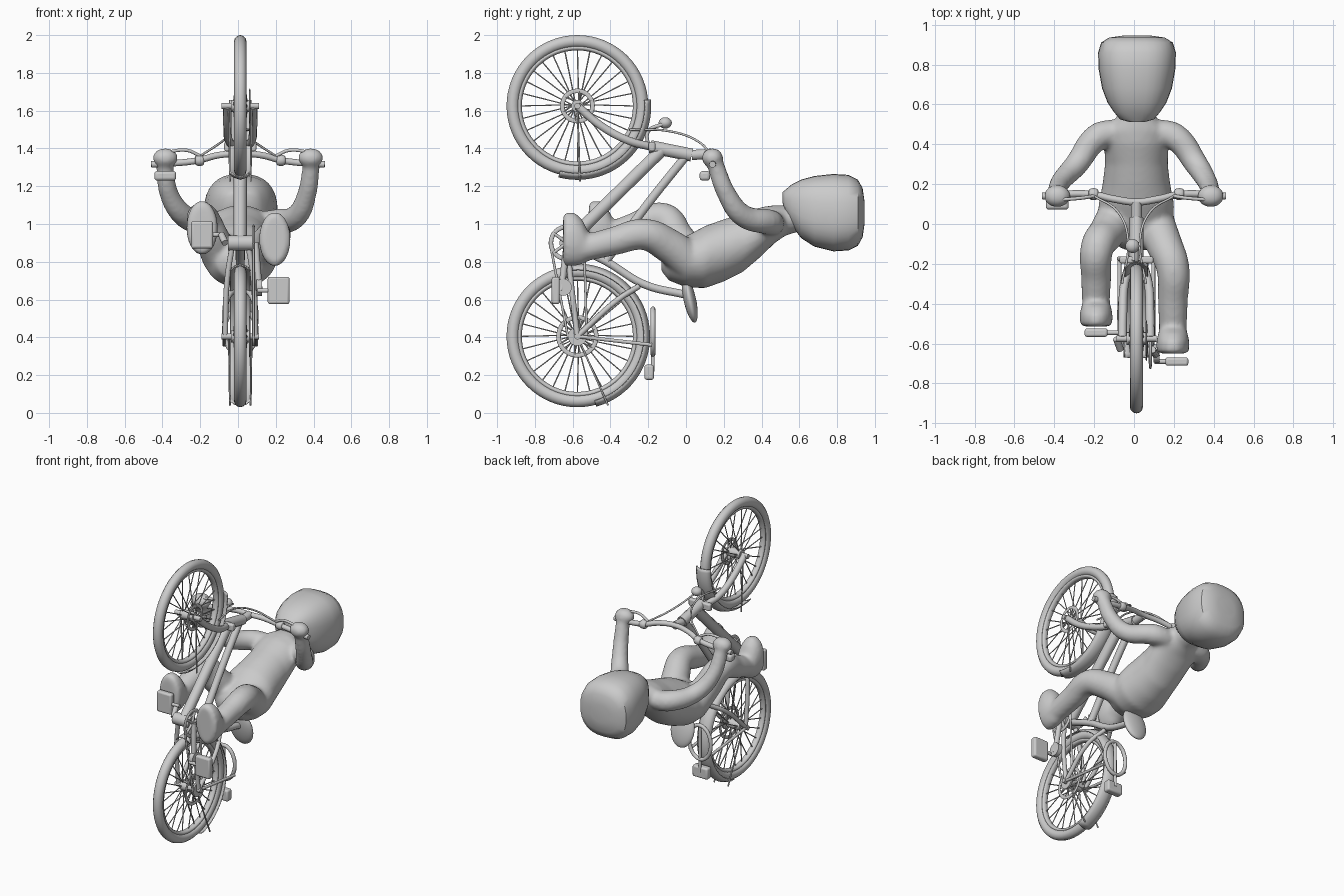
import bpy, bmesh
from math import pi, sin, cos, radians
from mathutils import Vector

if "Cube" in bpy.data.objects:
    bpy.data.objects.remove(bpy.data.objects["Cube"])

grey = bpy.data.materials.new("plain_grey")
grey.use_nodes = True
grey.diffuse_color = (0.6, 0.6, 0.6, 1)
grey.node_tree.nodes["Principled BSDF"].inputs["Base Color"].default_value = (0.6, 0.6, 0.6, 1)
CX = 0.012  # mid-plane of the cycle


def finish(ob, name, smooth=True):
    ob.name = name
    ob.data.materials.clear()
    ob.data.materials.append(grey)
    bpy.ops.object.select_all(action='DESELECT')
    ob.select_set(True)
    bpy.context.view_layer.objects.active = ob
    if smooth:
        bpy.ops.object.shade_smooth_by_angle(angle=radians(40))
    return ob


def from_bmesh(bm, name):
    bmesh.ops.recalc_face_normals(bm, faces=bm.faces)
    me = bpy.data.meshes.new(name)
    bm.to_mesh(me)
    bm.free()
    ob = bpy.data.objects.new(name, me)
    bpy.context.collection.objects.link(ob)
    return finish(ob, name)


def tube(name, paths, r, radii=None, cyclic=False, straight=False, res=3):
    """Round tubes through points, several paths in one object."""
    cu = bpy.data.curves.new(name, 'CURVE')
    cu.dimensions = '3D'
    cu.bevel_depth, cu.bevel_resolution, cu.use_fill_caps = r, res, True
    cu.resolution_u = 6
    for path in paths:
        sp = cu.splines.new('POLY' if straight else 'BEZIER')
        pts = sp.points if straight else sp.bezier_points
        pts.add(len(path) - 1)
        for i, p in enumerate(path):
            pts[i].co = (*p, 1) if straight else p
            pts[i].radius = radii[i] if radii else 1
            if not straight:
                pts[i].handle_left_type = pts[i].handle_right_type = 'AUTO'
        sp.use_cyclic_u = cyclic
    ob = bpy.data.objects.new(name, cu)
    bpy.context.collection.objects.link(ob)
    bpy.ops.object.select_all(action='DESELECT')
    ob.select_set(True)
    bpy.context.view_layer.objects.active = ob
    bpy.ops.object.convert(target='MESH')
    return finish(bpy.context.object, name)


def loft(name, cx, stations, power=2.0, n=32):
    """Stack of rounded rings along y: (y, z centre, half x, half z)."""
    def sq(v):
        return abs(v) ** (2 / power) * (1 if v > 0 else -1)
    bm = bmesh.new()
    rings = [[bm.verts.new((cx + hx * sq(cos(2 * pi * i / n)), y, zc + hz * sq(sin(2 * pi * i / n))))
              for i in range(n)] for y, zc, hx, hz in stations]
    for a, b in zip(rings, rings[1:]):
        for i in range(n):
            bm.faces.new((a[i], a[(i + 1) % n], b[(i + 1) % n], b[i]))
    bm.faces.new(rings[0])
    bm.faces.new(rings[-1])
    return from_bmesh(bm, name)


def ball(name, loc, size, tilt=0):
    bpy.ops.mesh.primitive_uv_sphere_add(segments=28, ring_count=16, location=loc, rotation=(tilt, 0, 0))
    bpy.context.object.scale = size
    return finish(bpy.context.object, name)


def box(name, loc, size, bevel=0.01):
    bpy.ops.mesh.primitive_cube_add(size=1, location=loc)
    ob = bpy.context.object
    ob.scale = size
    bpy.ops.object.transform_apply(location=False, rotation=False, scale=True)
    m = ob.modifiers.new("soft_edges", 'BEVEL')
    m.width, m.segments = bevel, 3
    return finish(ob, name)


def disc(name, x, c, r, depth):
    bpy.ops.mesh.primitive_cylinder_add(vertices=32, radius=r, depth=depth, location=(x, *c), rotation=(0, pi / 2, 0))
    return finish(bpy.context.object, name)


def ring(name, x, c, r, minor, flat=1.0):
    bpy.ops.mesh.primitive_torus_add(major_radius=r, minor_radius=minor, major_segments=64, minor_segments=12,
                                     location=(x, *c), rotation=(0, pi / 2, 0))
    bpy.context.object.scale.z = flat
    return finish(bpy.context.object, name)


def polar(x, c, r, a):
    return (x, c[0] + r * cos(a), c[1] + r * sin(a))


def fender(name, c, start, end, r=0.385, half=0.055):
    bm = bmesh.new()
    rows = []
    for i in range(33):
        a = radians(start + (end - start) * i / 32)
        rows.append([bm.verts.new(polar(CX + half * t, c, r - 0.03 * t * t, a)) for t in (-1, -.6, 0, .6, 1)])
    for p, q in zip(rows, rows[1:]):
        for j in range(4):
            bm.faces.new((p[j], p[j + 1], q[j + 1], q[j]))
    ob = from_bmesh(bm, name)
    ob.modifiers.new("sheet", 'SOLIDIFY').thickness = 0.006
    return ob


# Wheels, spokes, brake discs and fenders
FRONT, REAR = (-0.575, 1.625), (-0.575, 0.405)
for side, c, rotor, (a0, a1) in (("front", FRONT, 0.08, (5, -105)), ("rear", REAR, 0.1, (100, -75))):
    ring(side + "_tire", CX, c, 0.342, 0.033)
    ring(side + "_rim", CX, c, 0.308, 0.014, 1.5)
    spokes = [[polar(CX + (0.035 if i % 2 else -0.035), c, 0.03, 2 * pi * (i + (1 if i % 4 < 2 else -1)) / 28),
               polar(CX, c, 0.305, 2 * pi * i / 28)] for i in range(28)]
    tube(side + "_spokes", spokes, 0.0035, straight=True, res=1)
    disc(side + "_hub", CX, c, 0.032, 0.1)
    disc(side + "_axle", CX, c, 0.016, 0.2)
    ring(side + "_brake_disc", CX + 0.05, c, rotor, 0.012, 0.3)
    tube(side + "_disc_arms", [[polar(CX + 0.05, c, 0.03, k * pi / 3), polar(CX + 0.05, c, rotor, k * pi / 3 + 0.4)]
                               for k in range(6)], 0.005, straight=True, res=1)
    fender(side + "_fender", c, a0, a1)
    tip = radians(-66 if side == "rear" else -88)
    tube(side + "_fender_stays", [[(CX + s * 0.06, *c), polar(CX + s * 0.055, c, 0.4, tip)] for s in (-1, 1)], 0.005)

# Frame tubes
BB = (-0.63, 0.9)
HEAD_LOW, HEAD_TOP = (-0.19, 1.41), (0.03, 1.365)
tube("head_tube", [[(CX, *HEAD_LOW), (CX, *HEAD_TOP)]], 0.036)
tube("down_tube", [[(CX, -0.13, 1.39), (CX, *BB)]], 0.035)
tube("top_tube", [[(CX, 0.0, 1.36), (CX, -0.2, 1.11), (CX, -0.42, 0.81)]], 0.024)
tube("seat_tube", [[(CX, *BB), (CX, -0.42, 0.8), (CX, -0.22, 0.68), (CX, 0.0, 0.625)]], 0.022)
tube("stays", [[(CX + s * 0.04, *BB), (CX + s * 0.07, -0.61, 0.7), (CX + s * 0.08, *REAR)] for s in (-1, 1)]
     + [[(CX + s * 0.02, -0.25, 0.67), (CX + s * 0.07, -0.36, 0.6), (CX + s * 0.08, *REAR)] for s in (-1, 1)], 0.015)
disc("bottom_bracket", CX, BB, 0.04, 0.13)
ball("saddle", (CX, 0.02, 0.6), (0.09, 0.033, 0.125), 0.22)

# Fork, stem, handlebar and lamp
tube("fork", [[(CX + s * 0.07, *FRONT), (CX + s * 0.068, -0.45, 1.52), (CX + s * 0.06, -0.3, 1.44),
               (CX + s * 0.03, -0.19, 1.41)] for s in (-1, 1)], 0.022)
box("fork_crown", (CX, -0.18, 1.41), (0.17, 0.035, 0.05))
tube("stem", [[(CX, *HEAD_TOP), (CX, 0.11, 1.37)]], 0.028)
tube("handlebar", [[(-0.46, 0.14, 1.315), (-0.22, 0.15, 1.335), (-0.1, 0.125, 1.365), (CX, 0.11, 1.372),
                    (0.12, 0.125, 1.365), (0.24, 0.15, 1.335), (0.46, 0.14, 1.315)]], 0.018)
for s in (-1, 1):
    ring("bar_clamp", s * 0.215 + CX, (0.15, 1.337), 0.018, 0.012, 2)
tube("brake_levers", [[(s * 0.2, 0.14, 1.36), (s * 0.27, 0.13, 1.39), (s * 0.4, 0.12, 1.375)] for s in (-1, 1)], 0.009)
tube("cables", [[(s * 0.2, 0.14, 1.36), (s * 0.08, 0.06, 1.44), (s * 0.03, -0.08, 1.49), (s * 0.06, -0.3, 1.5)]
                for s in (-1, 1)], 0.006)
ball("front_lamp", (CX - 0.02, -0.11, 1.535), (0.035, 0.035, 0.03))
tube("lamp_bracket", [[(CX, -0.12, 1.53), (CX, -0.2, 1.49), (CX, -0.2, 1.41)]], 0.01)
box("bell", (-0.385, 0.1, 1.255), (0.115, 0.055, 0.05), 0.015)

# Drive train and pedals
ring("chainring", CX + 0.07, BB, 0.085, 0.012, 0.6)
tube("chainring_arms", [[(CX + 0.07, *BB), polar(CX + 0.07, BB, 0.085, k * 2 * pi / 5)] for k in range(5)], 0.009)
disc("rear_sprocket", CX + 0.07, REAR, 0.05, 0.012)
tube("chain", [[(CX + 0.07, BB[0] + s * 0.09, BB[1]), (CX + 0.07, REAR[0] + s * 0.05, REAR[1])] for s in (-1, 1)],
     0.007, straight=True)
for name, s, y, z in (("left", 1, -0.69, 0.648), ("right", -1, -0.545, 0.943)):
    x = 0.215 if s > 0 else -0.19
    box(name + "_pedal", (x, y, z), (0.115, 0.042, 0.145), 0.012)
    tube(name + "_crank", [[(CX + s * 0.08, *BB), (CX + s * 0.1, y + 0.03 * s, z)]], 0.018)
    tube(name + "_spindle", [[(CX + s * 0.09, y, z), (x, y, z)]], 0.012)
disc("crank_end", CX + 0.1, (-0.65, 0.665), 0.045, 0.03)

# Rear carrier and reflector
loop = [(CX + 0.085 * cos(a), -0.175, 0.43 + 0.12 * sin(a)) for a in [k * pi / 6 for k in range(12)]]
tube("carrier_loop", [loop], 0.013, cyclic=True)
tube("carrier_struts", [[(CX + s * 0.085, *REAR), (CX + s * 0.085, -0.18, 0.36)] for s in (-1, 1)]
     + [[(CX, -0.175, 0.55), (CX, -0.175, 0.22)]], 0.01)
box("reflector", (CX, -0.195, 0.215), (0.12, 0.05, 0.08), 0.012)

# Rider head, wide at the crown and narrow at the chin
loft("head", 0.015, [(0.512, 1.14, 0.04, 0.03), (0.525, 1.12, 0.085, 0.06), (0.56, 1.1, 0.115, 0.11),
                     (0.61, 1.08, 0.148, 0.155), (0.68, 1.067, 0.175, 0.187), (0.78, 1.06, 0.193, 0.205),
                     (0.86, 1.06, 0.195, 0.2), (0.91, 1.06, 0.18, 0.175), (0.935, 1.06, 0.14, 0.13),
                     (0.945, 1.06, 0.07, 0.06)], power=2.5)

# Rider body: torso, limbs, hands and feet fused into one smooth skin
parts = [loft("torso", CX, [(-0.13, 0.8, 0.06, 0.05), (-0.09, 0.8, 0.13, 0.1), (0, 0.8, 0.185, 0.135),
                            (0.1, 0.825, 0.19, 0.165), (0.2, 0.86, 0.17, 0.165), (0.3, 0.9, 0.158, 0.155),
                            (0.4, 0.96, 0.162, 0.13), (0.47, 1.0, 0.16, 0.1), (0.53, 1.02, 0.1, 0.08),
                            (0.6, 1.03, 0.085, 0.07)])]
for s in (-1, 1):
    parts.append(tube("arm", [[(CX + s * 0.1, 0.46, 1.0), (CX + s * 0.19, 0.44, 1.01), (CX + s * 0.3, 0.3, 1.045),
                               (s * 0.365, 0.215, 1.16), (s * 0.39, 0.15, 1.33)]], 0.06,
                      radii=[1.1, 1.15, 1, 0.85, 0.75], res=6))
    parts.append(ball("hand", (s * 0.385, 0.14, 1.35), (0.068, 0.057, 0.052)))
legs = ((0.195, -0.65, 0.92, [(0.1, 0.02, 0.8), (0.15, -0.1, 0.89), (0.195, -0.22, 0.945), (0.195, -0.38, 0.91),
                              (0.195, -0.58, 0.86)]),
        (-0.19, -0.515, 0.98, [(-0.09, 0.03, 0.82), (-0.14, -0.05, 0.93), (-0.185, -0.12, 1.03), (-0.19, -0.27, 0.985),
                               (-0.19, -0.45, 0.92)]))
for x, sole, z, path in legs:
    parts.append(tube("leg", [path], 0.08, radii=[1.25, 1.15, 1.05, 0.95, 0.85], res=6))
    parts.append(loft("foot", x, [(sole, z, 0.06, 0.12), (sole + 0.012, z, 0.082, 0.143), (sole + 0.06, z, 0.083, 0.143),
                                  (sole + 0.1, z - 0.015, 0.075, 0.12), (sole + 0.135, z - 0.04, 0.06, 0.075)]))
bpy.ops.object.select_all(action='DESELECT')
for p in parts:
    p.select_set(True)
bpy.context.view_layer.objects.active = parts[0]
bpy.ops.object.join()
body = bpy.context.object
skin = body.modifiers.new("skin", 'REMESH')
skin.mode, skin.voxel_size, skin.use_smooth_shade = 'VOXEL', 0.013, True
soften = body.modifiers.new("soften", 'SMOOTH')
soften.factor, soften.iterations = 0.5, 8
body.name = "rider_body"
